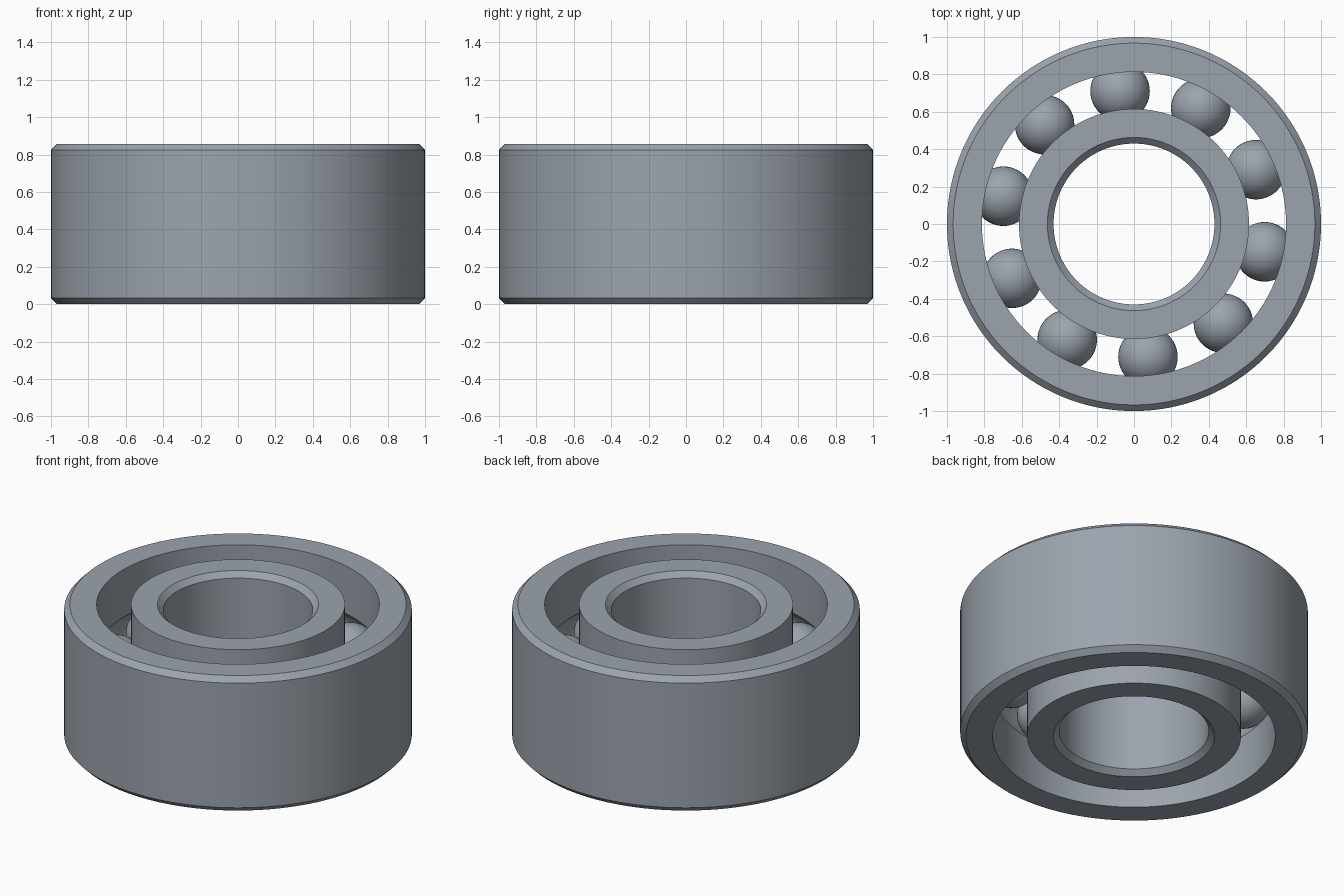
import bpy
import bmesh
import math
from mathutils import Matrix, Vector

HEIGHT = 0.857
MID = HEIGHT / 2
CHAMFER = 0.033
PITCH = 0.714       # radius of the circle of ball centres
BALL = 0.159
BALL_COUNT = 10
SEGMENTS = 160

if "Cube" in bpy.data.objects:
    bpy.data.objects.remove(bpy.data.objects["Cube"], do_unlink=True)

steel = bpy.data.materials.new("steel grey")
steel.use_nodes = True
colour = (0.33, 0.37, 0.42, 1)
steel.diffuse_color = colour
steel.node_tree.nodes["Principled BSDF"].inputs["Base Color"].default_value = colour


def finish(bm, name):
    mesh = bpy.data.meshes.new(name)
    bm.to_mesh(mesh)
    bm.free()
    mesh.materials.append(steel)
    obj = bpy.data.objects.new(name, mesh)
    bpy.context.collection.objects.link(obj)
    bpy.ops.object.select_all(action="DESELECT")
    obj.select_set(True)
    bpy.context.view_layer.objects.active = obj
    bpy.ops.object.shade_smooth_by_angle(angle=math.radians(25))
    return obj


def race(name, plain, land, steps=16):
    """Turned ring: chamfered on the plain side, ball groove on the land side."""
    out = 1 if plain > land else -1
    inset = plain - out * CHAMFER
    profile = [(land, 0), (inset, 0), (plain, CHAMFER),
               (plain, HEIGHT - CHAMFER), (inset, HEIGHT), (land, HEIGHT)]
    # Groove arc, concentric with the balls
    groove = BALL + 0.001
    half = math.acos(abs(land - PITCH) / groove)
    for i in range(steps + 1):
        a = half - 2 * half * i / steps
        profile.append((PITCH + out * groove * math.cos(a), MID + groove * math.sin(a)))

    bm = bmesh.new()
    verts = [bm.verts.new((r, 0, z)) for r, z in profile]
    edges = [bm.edges.new((v, verts[i - 1])) for i, v in enumerate(verts)]
    bmesh.ops.spin(bm, geom=verts + edges, cent=(0, 0, 0), axis=(0, 0, 1),
                   angle=math.tau, steps=SEGMENTS, use_merge=True)
    bmesh.ops.remove_doubles(bm, verts=bm.verts, dist=1e-5)
    bmesh.ops.recalc_face_normals(bm, faces=bm.faces)
    return finish(bm, name)


# Rings
race("outer_ring", 1.0, 0.813)
race("inner_ring", 0.43, 0.615)

# Balls between the rings
for i in range(BALL_COUNT):
    angle = math.radians(-12) + math.tau * i / BALL_COUNT
    spot = Vector((PITCH * math.cos(angle), PITCH * math.sin(angle), MID))
    bm = bmesh.new()
    bmesh.ops.create_uvsphere(bm, u_segments=48, v_segments=24, radius=BALL,
                              matrix=Matrix.Translation(spot))
    finish(bm, f"ball_{i + 1}")
